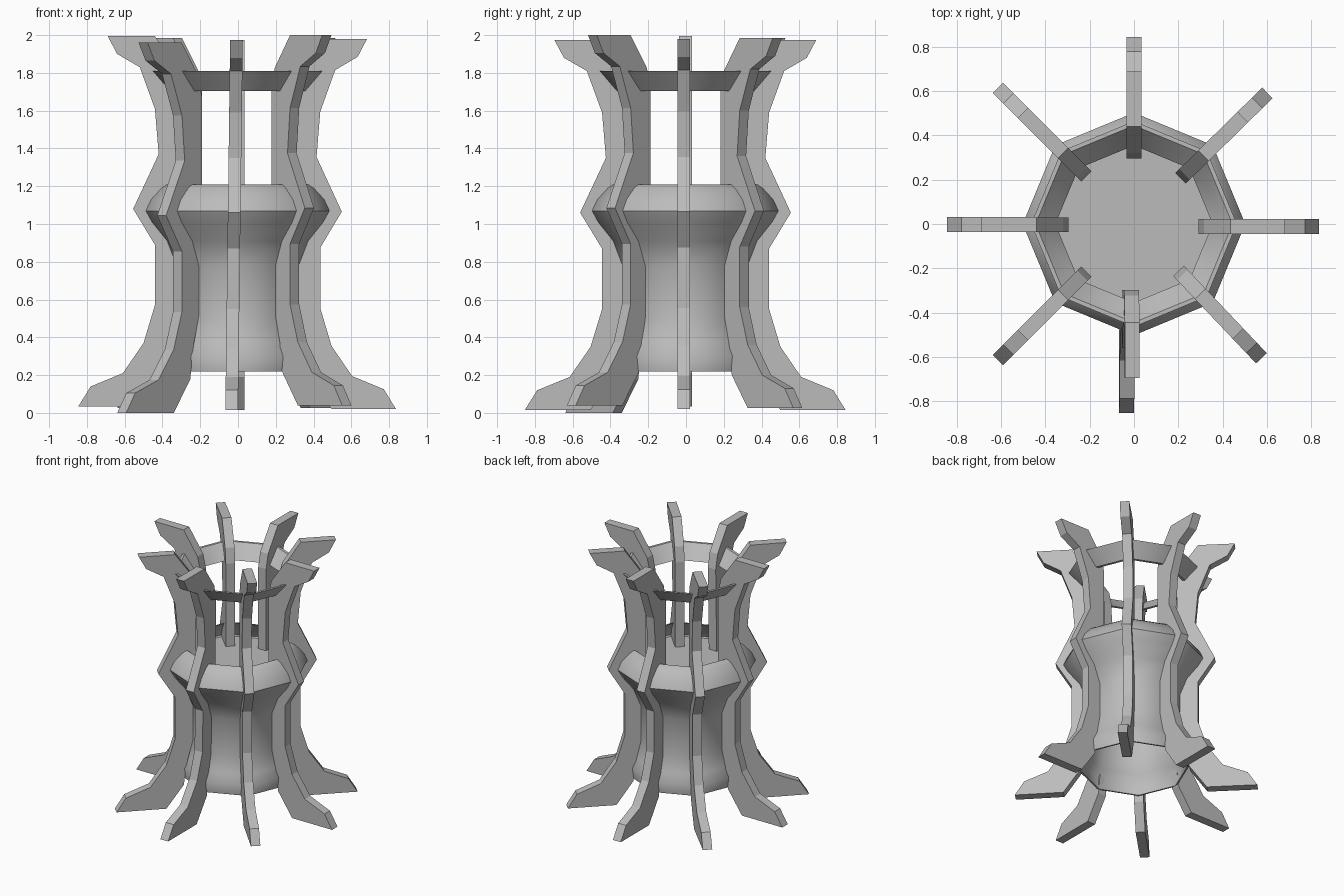
import bpy, bmesh, math
from mathutils import Matrix

cube = bpy.data.objects.get("Cube")
if cube:
    bpy.data.objects.remove(cube)

stone = bpy.data.materials.new("plain_grey")
stone.use_nodes = True
GREY = (0.5, 0.5, 0.5, 1)
stone.diffuse_color = GREY
stone.node_tree.nodes["Principled BSDF"].inputs["Base Color"].default_value = GREY


def finish(name, bm, smooth=None):
    bmesh.ops.recalc_face_normals(bm, faces=bm.faces)
    mesh = bpy.data.meshes.new(name)
    bm.to_mesh(mesh)
    bm.free()
    mesh.materials.append(stone)
    ob = bpy.data.objects.new(name, mesh)
    bpy.context.collection.objects.link(ob)
    if smooth:
        bpy.ops.object.select_all(action='DESELECT')
        ob.select_set(True)
        bpy.context.view_layer.objects.active = ob
        bpy.ops.object.shade_smooth_by_angle(angle=math.radians(smooth))


def octagon_lathe(name, profile, loop, smooth):
    """Eight-sided lathe with corners on the ribs; loop joins the profile's ends."""
    bm = bmesh.new()
    rings = [[bm.verts.new((r * math.cos(i * math.pi / 4), r * math.sin(i * math.pi / 4), z))
              for i in range(8)] for r, z in profile]
    pairs = list(zip(rings, rings[1:]))
    if loop:
        pairs.append((rings[-1], rings[0]))
    else:
        bm.faces.new(rings[0])
        bm.faces.new(rings[-1])
    for a, b in pairs:
        for i in range(8):
            j = (i + 1) % 8
            bm.faces.new((a[i], a[j], b[j], b[i]))
    finish(name, bm, smooth)


# Hollow bulging vessel, open at both ends
outer = [(0.39, 0.22), (0.40, 0.30), (0.365, 0.37), (0.34, 0.5), (0.34, 0.78),
         (0.39, 0.91), (0.47, 1.01), (0.503, 1.07), (0.475, 1.13), (0.42, 1.19), (0.39, 1.21)]
inner = [(r - 0.012, z) for r, z in reversed(outer)]
octagon_lathe("vessel", outer + inner, True, 50)

# Flat floor closing the vessel at its widest height
octagon_lathe("vessel_floor", [(0.48, 1.045), (0.485, 1.06)], False, 30)

# Thin flared collar joining the upper ribs
octagon_lathe("collar", [(0.375, 1.705), (0.465, 1.81), (0.445, 1.81), (0.355, 1.705)], True, 50)

# Curved ribs: outer edge going up, inner edge coming down
rib_profile = [(0.845, 0.025), (0.78, 0.13), (0.61, 0.20), (0.50, 0.36), (0.44, 0.56),
               (0.44, 0.88), (0.555, 1.07), (0.42, 1.36), (0.44, 1.60), (0.52, 1.82),
               (0.64, 1.89), (0.69, 1.985), (0.44, 1.985), (0.32, 1.81), (0.295, 1.70),
               (0.295, 1.0), (0.31, 0.8), (0.315, 0.55),
               (0.36, 0.36), (0.38, 0.20), (0.50, 0.025)]
THICK = 0.067


def rib(name, angle, shift, drop, lean, reach):
    bm = bmesh.new()
    face = bm.faces.new([bm.verts.new((r, -THICK / 2, z)) for r, z in rib_profile])
    grown = bmesh.ops.extrude_face_region(bm, geom=[face])
    side = [v for v in grown["geom"] if isinstance(v, bmesh.types.BMVert)]
    bmesh.ops.translate(bm, verts=side, vec=(0, THICK, 0))
    for v in bm.verts:
        v.co.x *= reach
        v.co.y += shift + lean * (2 - v.co.z) / 2
        v.co.z += drop
    bmesh.ops.transform(bm, matrix=Matrix.Rotation(math.radians(angle), 4, 'Z'), verts=bm.verts)
    finish(name, bm)


# name, heading, sideways shift, height shift, sideways lean of the foot, radial reach
for spec in (("left_rib", 0, -0.012, -0.005, 0, 0.99),
             ("back_left_rib", 44.5, 0, 0, 0, 1),
             ("back_rib", 90, 0, -0.01, 0, 1),
             ("back_right_rib", 135, 0, 0, 0, 1.03),
             ("right_rib", 180, 0.003, 0.01, 0, 1),
             ("front_right_rib", 225, 0, -0.025, 0, 1.03),
             ("front_rib", 270, -0.008, -0.01, -0.026, 1.01),
             ("front_left_rib", 313.5, 0, 0.015, 0, 0.99)):
    rib(*spec)
